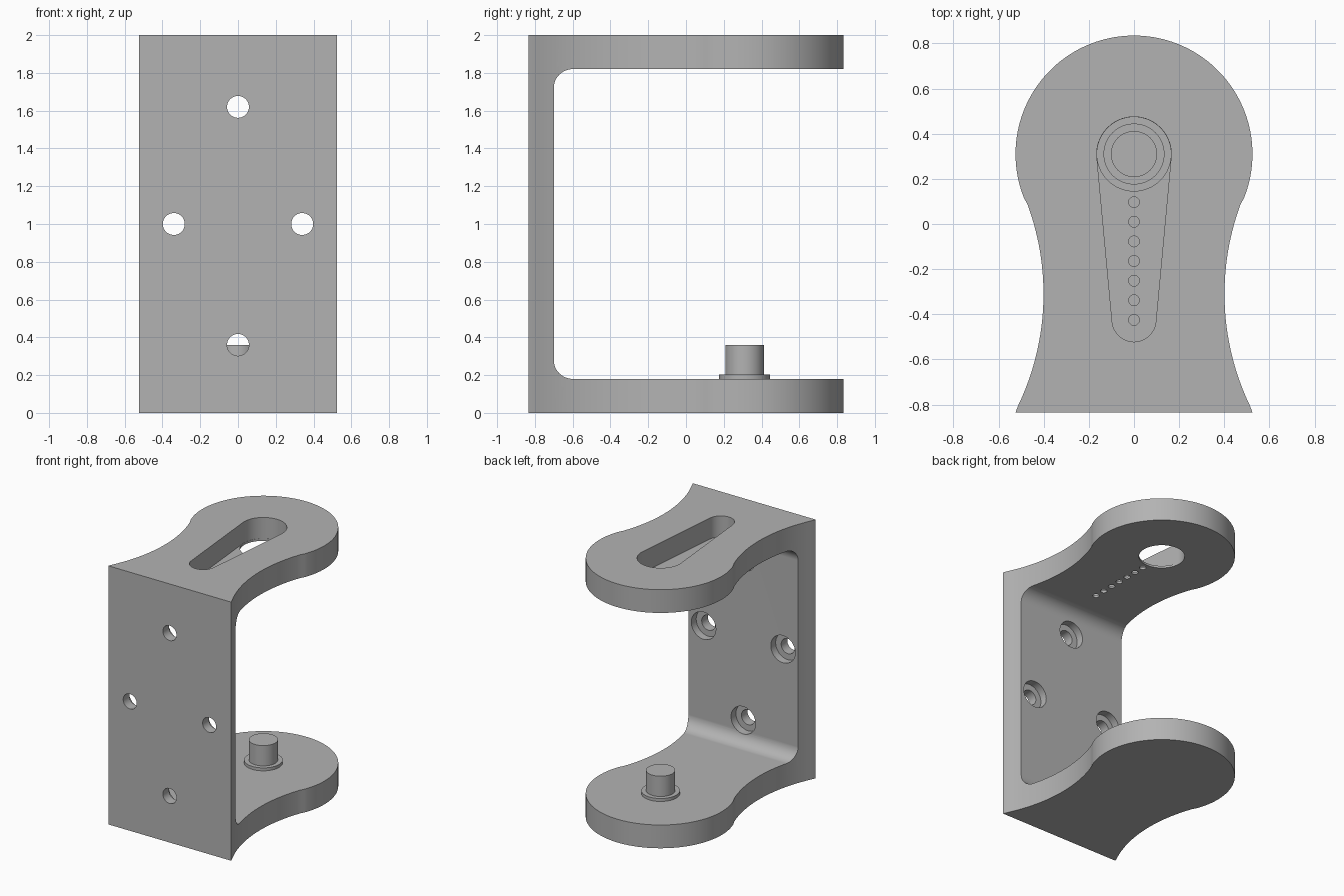
import bpy, bmesh
from math import sin, cos, pi, atan2, asin, hypot

if "Cube" in bpy.data.objects:
    bpy.data.objects.remove(bpy.data.objects["Cube"])

GREY = (0.45, 0.45, 0.45, 1)
mat = bpy.data.materials.new("plain_grey")
mat.use_nodes = True
mat.diffuse_color = GREY
mat.node_tree.nodes["Principled BSDF"].inputs["Base Color"].default_value = GREY


def arc(cx, cy, r, start, end, n):
    return [(cx + r * cos(start + (end - start) * i / n),
             cy + r * sin(start + (end - start) * i / n)) for i in range(n + 1)]


def circle(cx, cy, r, n=48):
    return arc(cx, cy, r, 0, 2 * pi, n)[:-1]


def prism(name, pts, lo, hi, axis="z"):
    """Extrude a flat outline along one axis."""
    place = {"x": lambda a, b, h: (h, a, b),
             "y": lambda a, b, h: (a, h, b),
             "z": lambda a, b, h: (a, b, h)}[axis]
    bm = bmesh.new()
    low = [bm.verts.new(place(a, b, lo)) for a, b in pts]
    high = [bm.verts.new(place(a, b, hi)) for a, b in pts]
    bm.faces.new(low)
    bm.faces.new(high)
    for i in range(len(pts)):
        j = (i + 1) % len(pts)
        bm.faces.new((low[i], low[j], high[j], high[i]))
    bmesh.ops.recalc_face_normals(bm, faces=bm.faces)
    mesh = bpy.data.meshes.new(name)
    bm.to_mesh(mesh)
    bm.free()
    mesh.materials.append(mat)
    obj = bpy.data.objects.new(name, mesh)
    bpy.context.collection.objects.link(obj)
    return obj


def activate(obj):
    bpy.ops.object.select_all(action="DESELECT")
    obj.select_set(True)
    bpy.context.view_layer.objects.active = obj


def cut(target, cutter):
    cutter.hide_render = True
    mod = target.modifiers.new("cut", "BOOLEAN")
    mod.operation, mod.solver, mod.object = "DIFFERENCE", "EXACT", cutter
    activate(target)
    bpy.ops.object.modifier_apply(modifier=mod.name)
    bpy.data.objects.remove(cutter)


def smooth(obj):
    activate(obj)
    bpy.ops.object.shade_smooth_by_angle(angle=pi / 7)
    mod = obj.modifiers.new("even_shading", "WEIGHTED_NORMAL")
    mod.keep_sharp = True


# Outline: round head flowing into a concave waist and a wide, flat front
HEAD_Y, HEAD_R = 0.31, 0.525
WAIST_X, WAIST_Y, WAIST_R = 1.545, -0.31, 1.144
FRONT = -0.835
touch = atan2(WAIST_Y - HEAD_Y, WAIST_X)
head = arc(0, HEAD_Y, HEAD_R, touch, pi - touch, 96)
foot = pi + asin((WAIST_Y - FRONT) / WAIST_R)
waist = arc(WAIST_X, WAIST_Y, WAIST_R, foot, pi + touch, 32)[:-1]
waist[0] = (HEAD_R, FRONT)
outline = waist + head + [(-x, y) for x, y in reversed(waist)]
bracket = prism("bracket", outline, 0, 2)

# Open middle with rounded inner corners
ARM, FILLET, WALL = 0.18, 0.1, -0.70
opening = (arc(WALL + FILLET, 2 - ARM - FILLET, FILLET, pi / 2, pi, 12)
           + arc(WALL + FILLET, ARM + FILLET, FILLET, pi, 1.5 * pi, 12)
           + [(1.5, ARM), (1.5, 2 - ARM)])
cut(bracket, prism("opening_cutter", opening, -1, 1, "x"))

# Tapered pocket in the upper arm, with a through hole at its wide end
BIG, SMALL, SMALL_Y, FLOOR = 0.165, 0.097, -0.425, 1.837
lean = asin((BIG - SMALL) / (HEAD_Y - SMALL_Y))
pocket = (arc(0, HEAD_Y, BIG, -lean, pi + lean, 40)
          + arc(0, SMALL_Y, SMALL, pi + lean, 2 * pi - lean, 32))
cut(bracket, prism("pocket_cutter", pocket, FLOOR, 2.1))
cut(bracket, prism("entry_cutter", circle(0, HEAD_Y, BIG - 0.001, 64), 1.7, 1.9))

# Row of small holes in the pocket floor
for i in range(7):
    cut(bracket, prism("small_hole_cutter",
                       circle(0, SMALL_Y + i * 0.087, 0.024, 20), 1.7, 1.9))

# Screw holes in the wall, widened on the inside
for x, z in ((0, 1.62), (0, 0.36), (-0.34, 1), (0.34, 1)):
    cut(bracket, prism("screw_cutter", circle(x, z, 0.058, 40), -1, -0.5, "y"))
    cut(bracket, prism("screw_head_cutter", circle(x, z, 0.105), WALL - 0.06, -0.5, "y"))
smooth(bracket)

# Pin standing on a thin collar on the lower arm
smooth(prism("pin_collar", circle(0, HEAD_Y, 0.135, 64), ARM - 0.01, 0.203))
smooth(prism("pin", circle(0, HEAD_Y, 0.102, 64), ARM - 0.01, 0.36))
